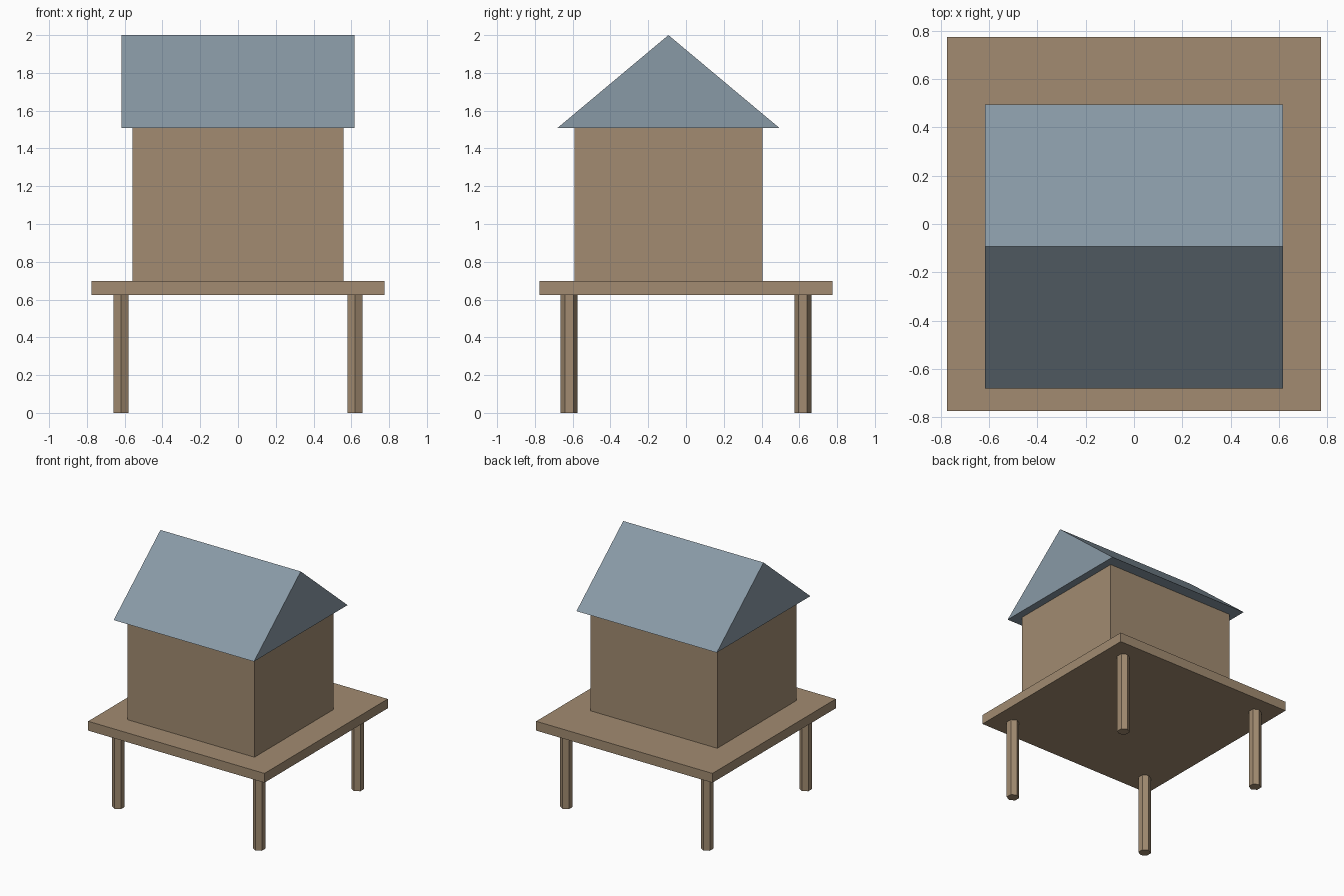
import bpy, bmesh, math

if "Cube" in bpy.data.objects:
    bpy.data.objects.remove(bpy.data.objects["Cube"])


def material(name, color):
    m = bpy.data.materials.new(name)
    m.diffuse_color = (*color, 1)
    m.use_nodes = True
    m.node_tree.nodes["Principled BSDF"].inputs["Base Color"].default_value = m.diffuse_color
    return m


wood = material("brown wood", (0.36, 0.26, 0.165))
slate = material("blue grey roof", (0.25, 0.32, 0.38))


def box(name, x, y, z0, z1, half_x, half_y, mat):
    bpy.ops.mesh.primitive_cube_add(size=2, location=(x, y, (z0 + z1) / 2))
    ob = bpy.context.object
    ob.name = name
    ob.scale = (half_x, half_y, (z1 - z0) / 2)
    bpy.ops.object.transform_apply(location=False, rotation=False, scale=True)
    ob.data.materials.append(mat)


HOUSE_Y = -0.093

# Deck and cabin walls
box("platform", 0, 0, 0.623, 0.697, 0.775, 0.775, wood)
box("cabin_walls", 0, HOUSE_Y, 0.697, 1.508, 0.558, 0.497, wood)

# Gable roof: a triangular profile extruded along x
bm = bmesh.new()
half_len, half_span = 0.617, 0.588
profile = [(-half_span, 1.508), (half_span, 1.508), (0, 2.0)]
face = bm.faces.new([bm.verts.new((-half_len, HOUSE_Y + y, z)) for y, z in profile])
ext = bmesh.ops.extrude_face_region(bm, geom=[face])
moved = [g for g in ext["geom"] if isinstance(g, bmesh.types.BMVert)]
bmesh.ops.translate(bm, verts=moved, vec=(2 * half_len, 0, 0))
bmesh.ops.recalc_face_normals(bm, faces=bm.faces)
mesh = bpy.data.meshes.new("gable_roof")
bm.to_mesh(mesh)
bm.free()
mesh.materials.append(slate)
bpy.context.collection.objects.link(bpy.data.objects.new("gable_roof", mesh))

# Four hexagonal stilts
for side, sx in (("left", -1), ("right", 1)):
    for end, sy in (("front", -1), ("back", 1)):
        bpy.ops.mesh.primitive_cylinder_add(
            vertices=6, radius=0.0455, depth=0.623,
            location=(sx * 0.619, sy * 0.619, 0.3115))
        stilt = bpy.context.object
        stilt.name = f"{end}_{side}_stilt"
        stilt.data.materials.append(wood)
